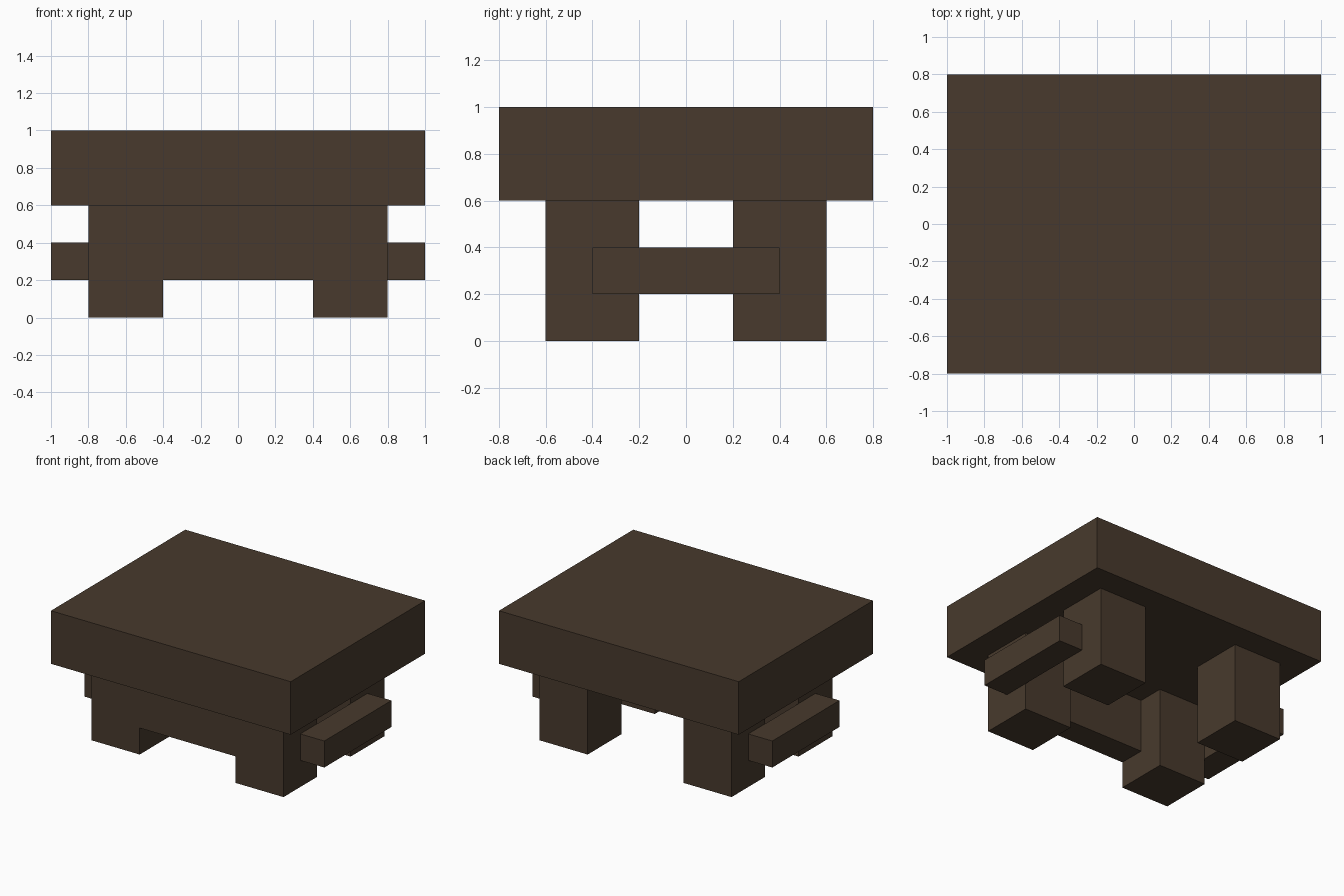
import bpy

if "Cube" in bpy.data.objects:
    bpy.data.objects.remove(bpy.data.objects["Cube"])

# One dark wood colour for the whole table
wood = bpy.data.materials.new("dark brown wood")
wood.diffuse_color = (0.065, 0.042, 0.026, 1.0)
wood.use_nodes = True
wood.node_tree.nodes["Principled BSDF"].inputs["Base Color"].default_value = wood.diffuse_color


def box(name, x, y, z):
    """Box spanning the given (low, high) range on each axis."""
    spans = (x, y, z)
    bpy.ops.mesh.primitive_cube_add(size=1)
    ob = bpy.context.object
    ob.name = name
    for v in ob.data.vertices:
        v.co = [lo + (c + 0.5) * (hi - lo) for c, (lo, hi) in zip(v.co, spans)]
    ob.data.materials.append(wood)
    return ob


def span(side, near, far):
    """Range on the positive or negative side of an axis."""
    return tuple(sorted((side * near, side * far)))


# Thick slab top
box("table_top", (-1, 1), (-0.8, 0.8), (0.6, 1.0))

# Panel between the front legs, flush with their faces
box("front_panel", (-0.4, 0.4), (-0.6, -0.4), (0.2, 0.6))

for sx, side in ((-1, "left"), (1, "right")):
    # Front and back legs
    for sy, end in ((-1, "front"), (1, "back")):
        box(f"{end}_{side}_leg", span(sx, 0.4, 0.8), span(sy, 0.2, 0.6), (0, 0.6))
    # Bar joining the legs on the outside
    box(f"{side}_side_bar", span(sx, 0.8, 1.0), (-0.4, 0.4), (0.2, 0.4))
